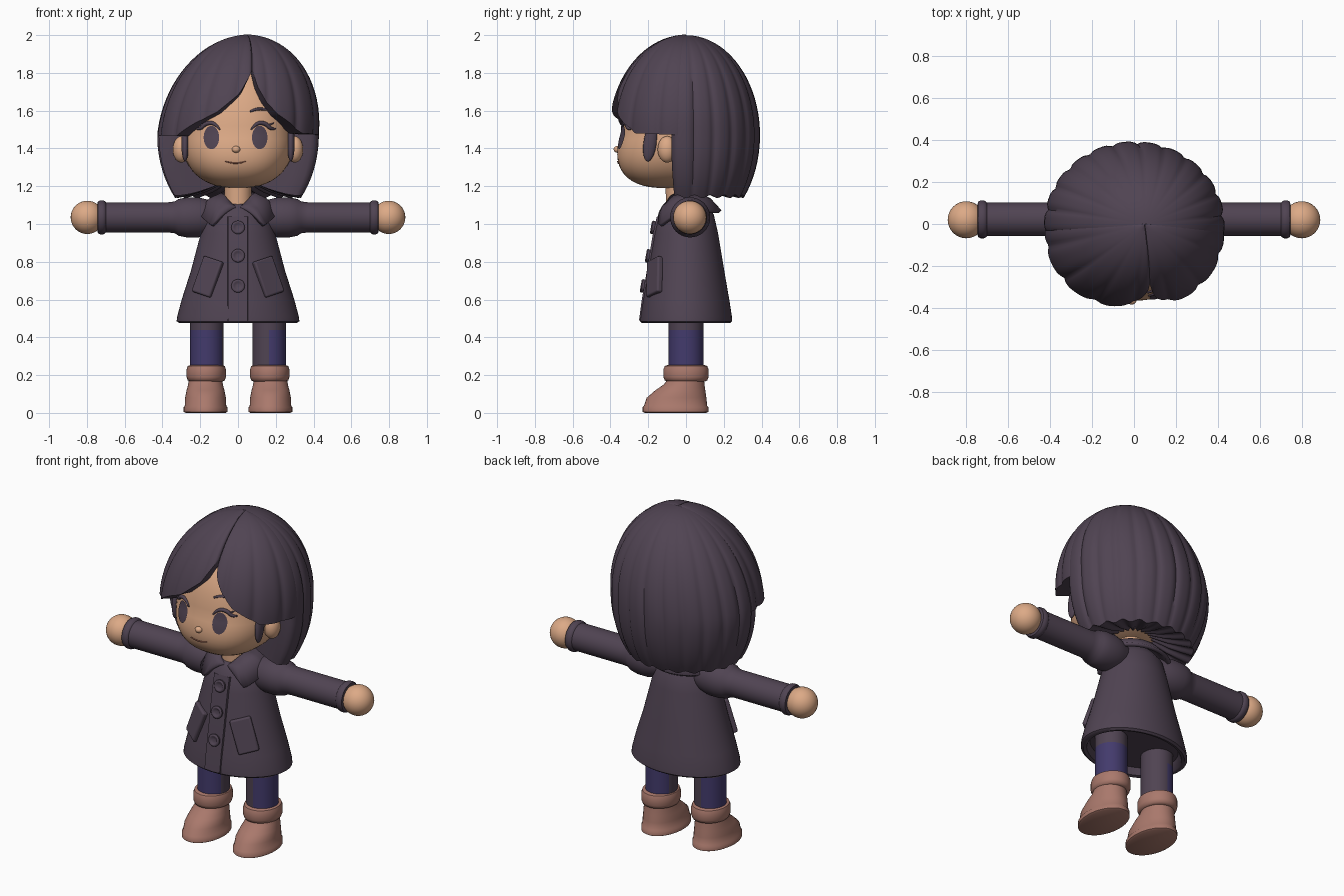
import bpy, bmesh
from math import sin, cos, pi, radians, acos
from mathutils import Matrix, Vector

if "Cube" in bpy.data.objects:
    bpy.data.objects.remove(bpy.data.objects["Cube"], do_unlink=True)

made = []


def material(name, rgb):
    m = bpy.data.materials.new(name)
    m.use_nodes = True
    m.diffuse_color = (*rgb, 1)
    m.node_tree.nodes["Principled BSDF"].inputs["Base Color"].default_value = (*rgb, 1)
    return m


DARK = material("dark plum", (0.08, 0.057, 0.085))
SKIN = material("skin", (0.72, 0.40, 0.24))
BOOT = material("dusty brown", (0.40, 0.19, 0.15))
BLUE = material("indigo", (0.056, 0.043, 0.15))
LIP = material("lip brown", (0.32, 0.12, 0.08))


def interp(table, t):
    """Piecewise linear lookup in a sorted list of (t, value)."""
    if t <= table[0][0]:
        return table[0][1]
    for (t0, a), (t1, b) in zip(table, table[1:]):
        if t <= t1:
            return a + (b - a) * (t - t0) / (t1 - t0)
    return table[-1][1]


def finish(name, bm, mat):
    bmesh.ops.remove_doubles(bm, verts=bm.verts, dist=0.0002)
    bmesh.ops.recalc_face_normals(bm, faces=bm.faces)
    me = bpy.data.meshes.new(name)
    bm.to_mesh(me)
    bm.free()
    me.materials.append(mat)
    ob = bpy.data.objects.new(name, me)
    bpy.context.collection.objects.link(ob)
    made.append(ob)
    return ob


def skin_rows(name, rows, mat, closed=False, caps=False):
    """Quad surface through equal rows of points."""
    bm = bmesh.new()
    vs = [[bm.verts.new(p) for p in row] for row in rows]
    n = len(rows[0])
    for a, b in zip(vs, vs[1:]):
        for i in range(n if closed else n - 1):
            j = (i + 1) % n
            bm.faces.new((a[i], a[j], b[j], b[i]))
    if caps:
        bm.faces.new(vs[0])
        bm.faces.new(vs[-1])
    return finish(name, bm, mat)


def loft(name, rings, mat, at=(0, 0, 0), turn=None, segs=40):
    """Stack of ellipses (height, rx, ry, y offset)."""
    place = Matrix.Translation(at) @ (turn or Matrix())
    rows = [[place @ Vector((rx * cos(2 * pi * i / segs), oy + ry * sin(2 * pi * i / segs), z))
             for i in range(segs)] for z, rx, ry, oy in rings]
    return skin_rows(name, rows, mat, closed=True, caps=True)


def ball(name, at, size, mat, turn=None):
    bm = bmesh.new()
    bmesh.ops.create_uvsphere(bm, u_segments=32, v_segments=20, radius=1)
    bm.transform(Matrix.Translation(at) @ (turn or Matrix()) @ Matrix.Diagonal((*size, 1)))
    return finish(name, bm, mat)


# Head: soft boxy ellipsoid, leaning forward at the chin
HX, HY, HC, POW = 0.30, 0.33, 1.48, 2.4


def lean(dz):
    return -0.015 + (0.3 if dz < 0 else 0.1) * dz


def face_y(x, z):
    dz = z - HC
    h = 0.29 if dz < 0 else 0.40
    rest = 1 - abs(x / HX) ** POW - abs(dz / h) ** POW
    return lean(dz) - HY * max(rest, 0) ** (1 / POW)


bm = bmesh.new()
bmesh.ops.create_uvsphere(bm, u_segments=48, v_segments=32, radius=1)
for v in bm.verts:
    k = sum(abs(c) ** POW for c in v.co) ** (-1 / POW)
    dz = v.co.z * k * (0.29 if v.co.z < 0 else 0.40)
    v.co = (v.co.x * k * HX, v.co.y * k * HY + lean(dz), HC + dz)
finish("head", bm, SKIN)
loft("neck", [(1.02, 0.078, 0.075, -0.03), (1.12, 0.07, 0.07, -0.035), (1.3, 0.075, 0.075, -0.04)], SKIN)
ball("nose", (-0.01, face_y(0, 1.395), 1.395), (0.022, 0.02, 0.018), SKIN)


# Face details laid on the head surface
def face_line(name, pts, width, mat):
    cu = bpy.data.curves.new(name, "CURVE")
    cu.dimensions = "3D"
    cu.bevel_depth = width
    cu.bevel_resolution = 2
    cu.use_fill_caps = True
    sp = cu.splines.new("NURBS")
    sp.points.add(len(pts) - 1)
    sp.use_endpoint_u = True
    sp.order_u = 3
    for p, (x, z, r) in zip(sp.points, pts):
        p.co = (x, face_y(x, z) - 0.003, z, 1)
        p.radius = r
    cu.materials.append(mat)
    bpy.context.collection.objects.link(bpy.data.objects.new(name, cu))


MID = -0.013
for s, side in ((1, "left"), (-1, "right")):
    ex, ez = MID + s * 0.128, 1.458
    rows = []
    for r in (0, 0.35, 0.7, 1):
        ring = [(ex + 0.041 * r * cos(pi * i / 14), ez + 0.062 * r * sin(pi * i / 14)) for i in range(28)]
        rows.append([(x, face_y(x, z) - 0.006, z) for x, z in ring])
    skin_rows(side + "_eye", rows, DARK, closed=True)
    face_line(side + "_lash", [(ex - s * 0.045, 1.5, 0.4), (ex - s * 0.02, 1.535, 1), (ex + s * 0.03, 1.535, 1.2),
                               (ex + s * 0.06, 1.5, 1), (ex + s * 0.085, 1.505, 0.3)], 0.01, DARK)
    face_line(side + "_lash_tip", [(ex + s * 0.04, 1.52, 1), (ex + s * 0.075, 1.535, 0.3)], 0.007, DARK)
    face_line(side + "_brow", [(ex - s * 0.05, 1.595, 0.5), (ex - s * 0.01, 1.62, 1.1), (ex + s * 0.06, 1.6, 0.4)],
              0.01, DARK)
    ball(side + "_ear", (s * 0.3, -0.1, 1.395), (0.045, 0.05, 0.07), SKIN)
    ball(side + "_sideburn", (s * 0.28, -0.19, 1.43), (0.02, 0.035, 0.1), DARK, Matrix.Rotation(radians(-8), 4, "X"))
face_line("mouth", [(MID - 0.055, 1.332, 0.5), (MID, 1.312, 1), (MID + 0.055, 1.332, 0.5)], 0.005, LIP)


# Hair: strands running down an ellipsoid from the crown
def strand_shell(name, columns, hem, lips, strands):
    """columns: (angle from front in degrees, inset); lips: insets of the rolled hem."""
    rows = []
    for u, lip in [(i / 28, 1) for i in range(29)] + [(1, k) for k in lips]:
        row = []
        for th, inset in columns:
            a = u * acos((hem(th) - 1.47) / 0.53)
            t = radians(th)
            groove = 1 - 0.035 * (1 - abs(sin(t * strands / 2 + 0.4))) ** 2 * sin(a)
            s = inset * lip * groove
            ry = 0.41 if cos(t) > 0 else 0.395
            row.append((0.43 * s * sin(a) * sin(t) + 0.05 * max(cos(a), 0), -ry * s * sin(a) * cos(t),
                        1.47 + 0.53 * cos(a) * (inset * lip) ** 0.2))
        rows.append(row)
    return skin_rows(name, rows, DARK)


def back_hem(th):
    return 1.145 + 0.008 * cos(radians(th) * 22)


edge = [(77, 0.25), (77, 0.6), (77, 0.78), (78, 0.93)]
back = edge + [(80 + 2 * i, 0.995) for i in range(101)] + [(360 - t, k) for t, k in reversed(edge)]
strand_shell("back_hair", back, back_hem, (0.93, 0.8, 0.6, 0.25), 22)

fringes = {"right_fringe": (-1, [(-8, 1.82), (2, 1.69), (17, 1.59), (31, 1.54), (48, 1.465), (90, 1.47)]),
           "left_fringe": (1, [(8, 1.82), (12, 1.73), (19, 1.65), (28, 1.58), (50, 1.48), (90, 1.47)])}
for name, (s, table) in fringes.items():
    start = table[0][0]
    cols = [(s * start, 0.84), (s * start, 0.94)]
    for i in range(49):
        v = i / 48
        cols.append((s * (start + 1.5 + v * (84 - start)), 0.985 + 0.045 * sin(pi * v) ** 0.6))
    cols.append((s * 86, 0.9))
    strand_shell(name, cols, lambda th: interp(table, s * th), (0.96, 0.88, 0.8), 15)

# Coat body: flared, with a turned-in hem
coat = [(0.52, 0.27, 0.2), (0.48, 0.29, 0.215), (0.475, 0.31, 0.232), (0.485, 0.325, 0.244), (0.51, 0.322, 0.243),
        (0.6, 0.298, 0.229), (0.75, 0.25, 0.203), (0.95, 0.197, 0.17), (1.05, 0.168, 0.147), (1.1, 0.125, 0.11),
        (1.135, 0.07, 0.07)]
loft("coat_body", [(z, rx, ry, 0) for z, rx, ry in coat], DARK, segs=56)


def coat_front(z):
    return -interp([(c[0], c[2]) for c in coat[3:]], z)


# Coat front overlap seam
skin_rows("coat_placket", [[(x, coat_front(z) - d, z) for x, d in ((-0.055, -0.006), (-0.052, 0.005), (0.05, 0.005),
          (0.053, -0.006))] for z in (0.49, 0.6, 0.75, 0.95, 1.04)], DARK)

# Buttons: raised rim around a dished disc
for i, z in enumerate((0.98, 0.83, 0.67)):
    rings = [(0, 0.034), (0.014, 0.036), (0.02, 0.03), (0.02, 0.024), (0.013, 0.018), (0.013, 0.005)]
    loft("button_%d" % (i + 1), [(h, r, r, 0) for h, r in rings], DARK, (0, coat_front(z) - 0.003, z),
         Matrix.Rotation(radians(80), 4, "X"), 24)

# Collar: sloping band with two pointed flaps at the front
rows = []
for i in range(73):
    th = 7 + i * 346 / 72
    t = radians(th)
    away = min(th, 360 - th)
    w = min(1, max(0.05, (away - 7) / 32))
    flap = max(0, 1 - abs(away - 42) / 40)
    inner = Vector((0.085 * sin(t), -0.02 - 0.085 * cos(t), 1.155 - 0.075 * max(0, cos(t)) ** 4))
    outer = Vector((0.205 * sin(t), -0.18 * cos(t), 1.065 - 0.075 * flap))
    mid = (inner + outer) / 2 + Vector((0, 0, 0.018))
    rows.append([inner, inner.lerp(mid, w), inner.lerp(outer, w)])
collar = skin_rows("collar", rows, DARK)
solid = collar.modifiers.new("thickness", "SOLIDIFY")
solid.thickness = 0.022
solid.offset = 0

# Mirrored limbs and pockets
sleeve = [(0.1, 0.07), (0.16, 0.094), (0.21, 0.106), (0.27, 0.106), (0.315, 0.097), (0.335, 0.084), (0.37, 0.08),
          (0.7, 0.08), (0.705, 0.086), (0.715, 0.09), (0.73, 0.09), (0.742, 0.084), (0.744, 0.07)]
boot = [(0, 0.106, 0.163, -0.055), (0.006, 0.116, 0.174, -0.055), (0.03, 0.116, 0.174, -0.055),
        (0.038, 0.11, 0.167, -0.055), (0.08, 0.108, 0.158, -0.05), (0.12, 0.1, 0.132, -0.03),
        (0.15, 0.092, 0.108, -0.01), (0.18, 0.088, 0.095, 0)]
cuff = [(0.165, 0.085), (0.172, 0.098), (0.19, 0.104), (0.23, 0.104), (0.248, 0.098), (0.253, 0.085)]
for s, side in ((1, "left"), (-1, "right")):
    sideways = Matrix.Rotation(s * pi / 2, 4, "Y")
    loft(side + "_sleeve", [(x, r, r, 0) for x, r in sleeve], DARK, (0, 0.022, 1.035), sideways)
    ball(side + "_hand", (s * 0.798, 0.02, 1.035), (0.088, 0.088, 0.088), SKIN)

    leg = loft(side + "_leg", [(z, 0.089, 0.092, 0) for z in (0.2, 0.3, 0.38, 0.44, 0.55)], BLUE, (s * 0.165, 0, 0))
    leg.data.materials.append(DARK)
    for f in leg.data.polygons:
        inward = -s * (0.85 * f.normal.x + 0.5 * f.normal.y)
        f.material_index = int(f.center.z > 0.44 or inward > 0.5)
    loft(side + "_boot", boot, BOOT, (s * 0.172, 0, 0))
    loft(side + "_boot_cuff", [(z, r, r * 1.15, 0) for z, r in cuff], BOOT, (s * 0.168, 0, 0))

    bm = bmesh.new()
    bmesh.ops.create_cube(bm, size=1)
    turn = (Matrix.Rotation(s * radians(30), 4, "Z") @ Matrix.Rotation(radians(-11), 4, "X")
            @ Matrix.Rotation(-s * radians(16), 4, "Y"))
    bm.transform(Matrix.Translation((s * 0.16, -0.166, 0.72)) @ turn @ Matrix.Diagonal((0.12, 0.035, 0.2, 1)))
    pocket = finish(side + "_pocket", bm, DARK)
    bev = pocket.modifiers.new("soft edges", "BEVEL")
    bev.width = 0.01
    bev.segments = 3

# Smooth shading with kept creases
bpy.ops.object.select_all(action="DESELECT")
for ob in made:
    ob.select_set(True)
bpy.context.view_layer.objects.active = made[0]
bpy.ops.object.shade_smooth_by_angle(angle=radians(50))
